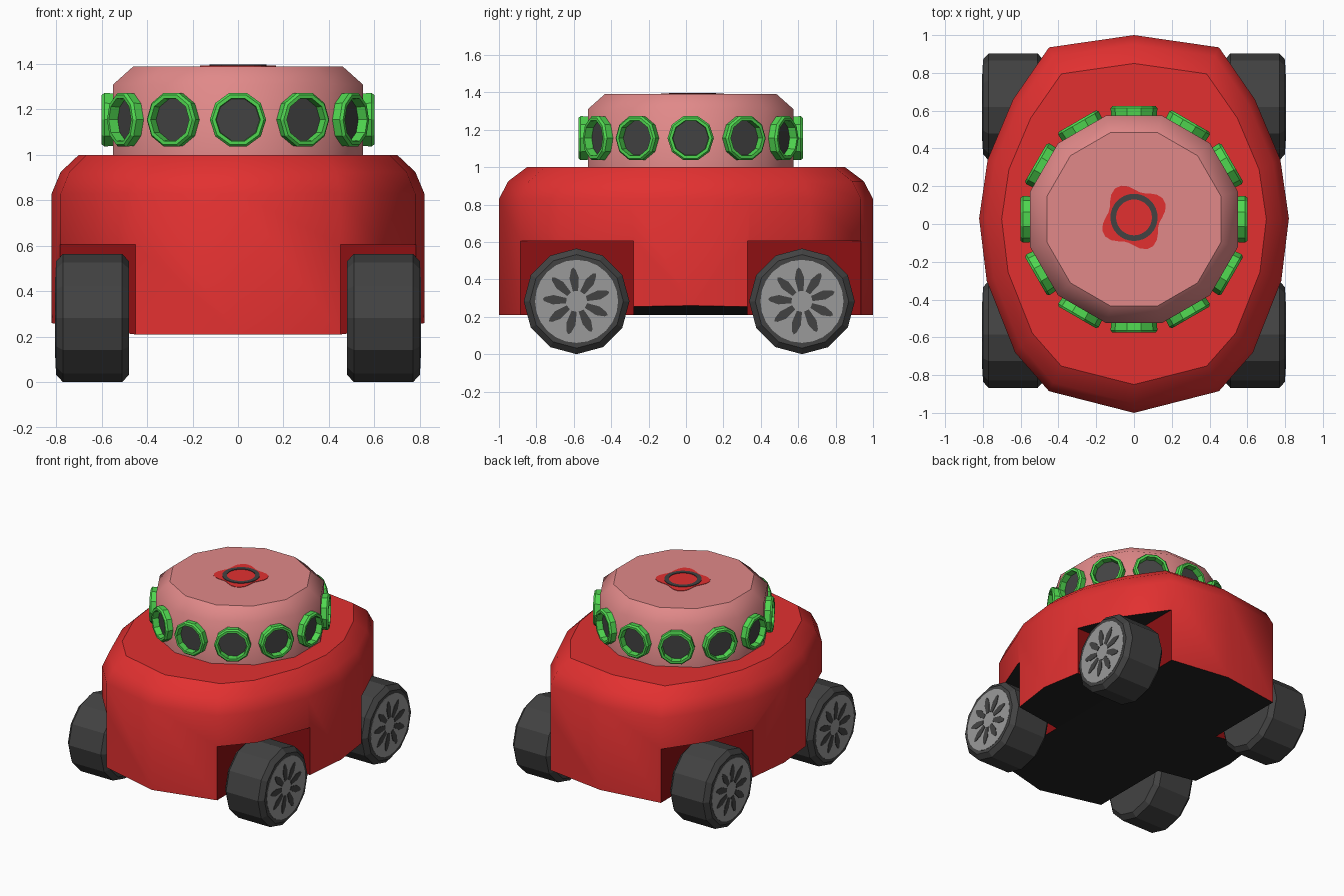
import bpy, bmesh
from math import cos, sin, pi, radians
from mathutils import Matrix, Vector

if "Cube" in bpy.data.objects:
    bpy.data.objects.remove(bpy.data.objects["Cube"], do_unlink=True)


def material(name, color):
    m = bpy.data.materials.new(name)
    m.use_nodes = True
    m.diffuse_color = (*color, 1)
    node = next(n for n in m.node_tree.nodes if n.type == 'BSDF_PRINCIPLED')
    node.inputs["Base Color"].default_value = (*color, 1)
    return m


RED = material("red", (0.76, 0.03, 0.03))
DARK_RED = material("dark_red", (0.27, 0.005, 0.006))
PINK = material("pink", (0.75, 0.25, 0.25))
GREEN = material("green", (0.08, 0.68, 0.08))
DARK = material("dark_grey", (0.055, 0.055, 0.055))
GREY = material("light_grey", (0.32, 0.32, 0.32))
BLACK = material("black", (0.016, 0.016, 0.016))


def loft(name, loops, mats, closed=False, matrix=Matrix()):
    """Skin a stack of equal vertex loops; cap the ends or join them."""
    bm = bmesh.new()
    rows = [[bm.verts.new(matrix @ Vector(p)) for p in loop] for loop in loops]
    n = len(rows[0])
    pairs = list(zip(rows, rows[1:])) + ([(rows[-1], rows[0])] if closed else [])
    for a, b in pairs:
        for i in range(n):
            j = (i + 1) % n
            bm.faces.new((a[i], a[j], b[j], b[i]))
    if not closed:
        bm.faces.new(rows[0])
        bm.faces.new(rows[-1])
    bmesh.ops.recalc_face_normals(bm, faces=bm.faces)
    mesh = bpy.data.meshes.new(name)
    bm.to_mesh(mesh)
    bm.free()
    for m in mats:
        mesh.materials.append(m)
    obj = bpy.data.objects.new(name, mesh)
    bpy.context.collection.objects.link(obj)
    return obj


def activate(obj):
    bpy.ops.object.select_all(action='DESELECT')
    obj.select_set(True)
    bpy.context.view_layer.objects.active = obj


def smooth(obj, angle):
    """Smooth the sides but keep level faces crisp."""
    activate(obj)
    bpy.ops.object.shade_smooth_by_angle(angle=radians(angle))
    for p in obj.data.polygons:
        if abs(p.normal.z) > 0.99:
            p.use_smooth = False


def circle(r, n, phase=0.0):
    return [(r * cos(2 * pi * (i + phase) / n), r * sin(2 * pi * (i + phase) / n))
            for i in range(n)]


def cut(target, loops):
    """Subtract a prism; upright cut walls turn dark red, level ones black."""
    tool = loft("cutter", loops, BODY_MATS)
    tool.hide_render = True
    for p in tool.data.polygons:
        p.material_index = 2 if abs(p.normal.z) > 0.5 else 1
    mod = target.modifiers.new("cut", 'BOOLEAN')
    mod.operation, mod.solver, mod.object = 'DIFFERENCE', 'EXACT', tool
    activate(target)
    bpy.ops.object.modifier_apply(modifier=mod.name)
    bpy.data.objects.remove(tool, do_unlink=True)


# Body hull: egg-like outline with a rounded shoulder
BODY_MATS = [RED, DARK_RED, BLACK]
half = [(0, 1), (.45, .935), (.64, .66), (.775, .34), (.82, .03),
        (.78, -.3), (.63, -.68), (.45, -.885), (0, -1)]
outline = half + [(-x, y) for x, y in half[-2:0:-1]]
levels = [(.21, 0), (.83, 0), (.925, .05), (1.0, .15)]
body = loft("body", [[(x * (1 - inset * .97), y * (1 - inset), z) for x, y in outline]
                     for z, inset in levels], BODY_MATS)
for p in body.data.polygons:
    if p.normal.z < -0.9:
        p.material_index = 2

# Wheel wells and the sloping sills between them
for s in (1, -1):
    for y0, y1 in ((-1.1, -.28), (.33, 1.1)):
        rect = [(.45 * s, y0), (1.1 * s, y0), (1.1 * s, y1), (.45 * s, y1)]
        cut(body, [[(x, y, z) for x, y in rect] for z in (0, .605)])
    wedge = [(.4, .203), (1, .284), (1, 0), (.4, 0)]
    cut(body, [[(x * s, y, z) for x, z in wedge] for y in (-2, 2)])
smooth(body, 52)

# Cabin dome
CY = .025
dome = loft("cabin", [[(x, y + CY, z) for x, y in circle(r, 12, .5)]
                      for z, r in ((.98, .569), (1.31, .569), (1.39, .476))], [PINK])
smooth(dome, 55)

# Portholes: one on each face of the cabin
ring_profile = [(.53, .12), (.588, .124), (.6, .114), (.6, .098), (.53, .094)]
for k in range(12):
    place = Matrix.Translation((0, CY, 1.155)) @ Matrix.Rotation(k * pi / 6, 4, 'Z')
    loft("porthole_ring", [[(a, -d, b) for a, b in circle(r, 10)]
                           for d, r in ring_profile], [GREEN], True, place)
    loft("porthole_glass", [[(a, -d, b) for a, b in circle(.1, 10)]
                            for d in (.54, .556)], [DARK], False, place)

# Roof badge: rounded tilted square with a dark ring
badge = []
for i in range(32):
    t = 2 * pi * i / 32
    r = .16 + .024 * cos(4 * (t - radians(29)))
    badge.append((r * cos(t), r * sin(t) + .035))
loft("roof_badge", [[(x, y, z) for x, y in badge] for z in (1.388, 1.393)], [RED])
loft("roof_badge_ring", [[(x, y + .035, z) for x, y in circle(r, 32)]
                         for r, z in ((.125, 1.39), (.125, 1.397), (.095, 1.397), (.095, 1.39))],
     [DARK], True)

# Wheels: tyre, hub plate and a star of petals
tyre_profile = [(.48, .25), (.51, .2825), (.77, .2825), (.8, .25)]
petal = [(.055, -.014), (.125, -.025), (.17, -.012), (.182, 0),
         (.17, .012), (.125, .025), (.055, .014)]
for side, s in (("left", 1), ("right", -1)):
    for end, y in (("front", -.585), ("rear", .62)):
        name = f"{end}_{side}"
        place = Matrix.Translation((0, y, .2825))
        loft(name + "_tyre", [[(x * s, a, b) for a, b in circle(r, 12)]
                              for x, r in tyre_profile], [DARK], False, place)
        loft(name + "_hub", [[(x * s, a, b) for a, b in circle(.222, 24)]
                             for x in (.796, .802)], [GREY], False, place)
        for k in range(9):
            spin = place @ Matrix.Rotation(2 * pi * (k + .4) / 9, 4, 'X')
            loft(name + "_petal", [[(x * s, a, b) for a, b in petal]
                                   for x in (.8, .805)], [DARK], False, spin)
